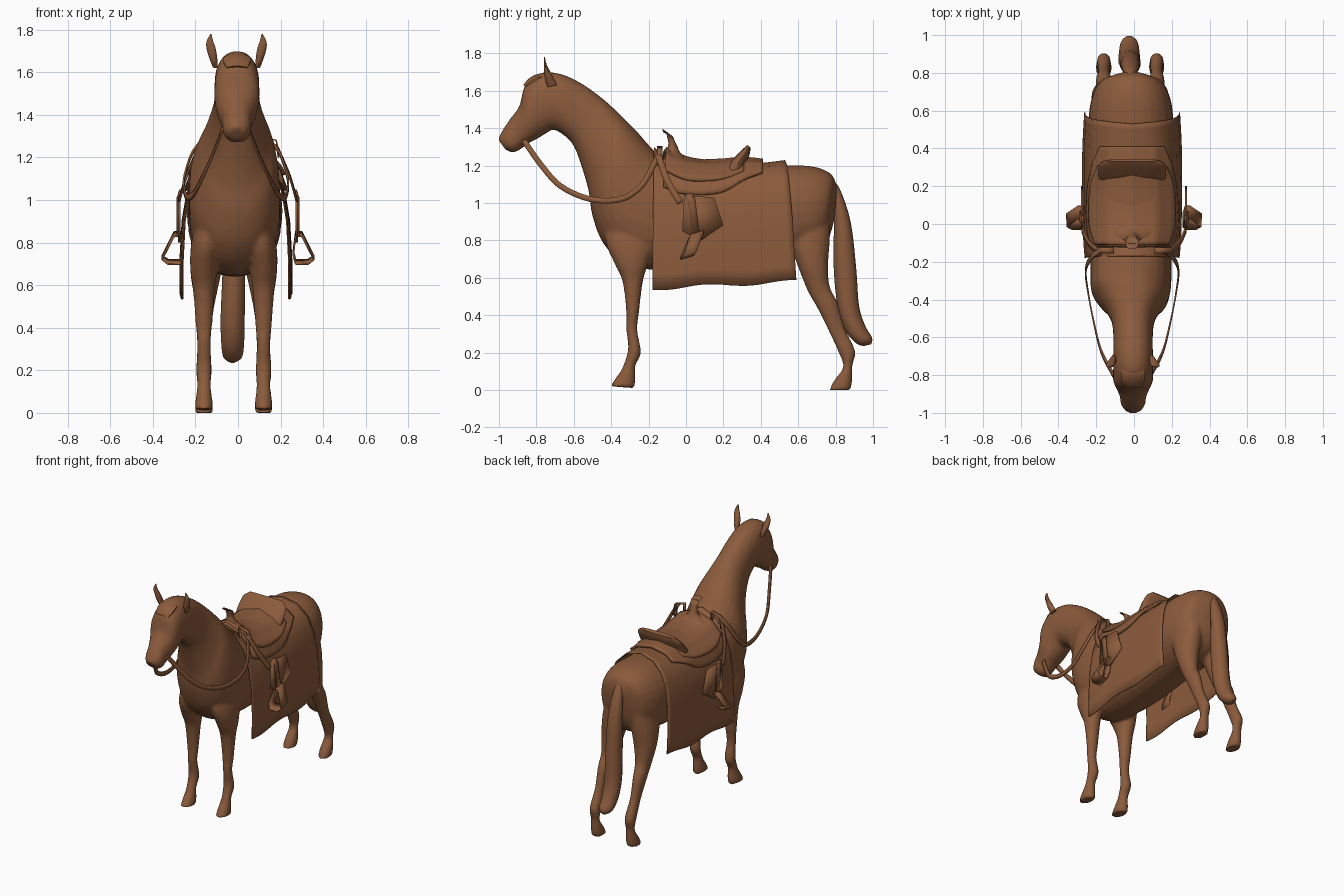
import bpy
import bmesh
import math
from mathutils import Vector

old = bpy.data.objects.get("Cube")
if old:
    bpy.data.objects.remove(old, do_unlink=True)

brown = bpy.data.materials.new("saddle_brown")
brown.use_nodes = True
brown.diffuse_color = (0.26, 0.105, 0.045, 1)
brown.node_tree.nodes["Principled BSDF"].inputs["Base Color"].default_value = brown.diffuse_color
parts = []


def finish(name, bm, thickness=0):
    """Turn a bmesh into a named, coloured object, optionally thickened."""
    bmesh.ops.recalc_face_normals(bm, faces=bm.faces)
    mesh = bpy.data.meshes.new(name)
    bm.to_mesh(mesh)
    bm.free()
    mesh.materials.append(brown)
    obj = bpy.data.objects.new(name, mesh)
    bpy.context.collection.objects.link(obj)
    if thickness:
        solid = obj.modifiers.new("thickness", "SOLIDIFY")
        solid.thickness = thickness
        solid.offset = 0
    parts.append(obj)
    return obj


def smooth_path(points, steps):
    """Pass a smooth spline through tuples of any length."""
    padded = [points[0]] + list(points) + [points[-1]]
    result = []
    for a, b, c, d in zip(padded, padded[1:], padded[2:], padded[3:]):
        for k in range(steps):
            t = k / steps
            result.append([q + t / 2 * (r - p + t * (2*p - 5*q + 4*r - s + t * (3*(q - r) + s - p)))
                           for p, q, r, s in zip(a, b, c, d)])
    result.append(list(points[-1]))
    return result


def skin(bm, rows, closed):
    """Join neighbouring rows of vertices with quads."""
    for a, b in zip(rows, rows[1:]):
        n = len(a)
        for i in range(n if closed else n - 1):
            j = (i + 1) % n
            bm.faces.new((a[i], a[j], b[j], b[i]))


def rounded(value, fullness):
    return math.copysign(abs(value) ** fullness, value)


def add_loft(bm, stations, sides, fullness=1.0):
    """Oval rings; a station is x, first edge y z, second edge y z, half width, in hundredths."""
    rows = []
    for x, ya, za, yb, zb, w in smooth_path(stations, 4):
        centre = Vector((x, (ya + yb) / 2, (za + zb) / 2)) / 100
        up = Vector((0, ya - yb, za - zb)) / 200
        side = Vector((w / 100, 0, 0))
        angles = [math.tau * i / sides for i in range(sides)]
        rows.append([bm.verts.new(centre + up * rounded(math.cos(a), fullness)
                                  + side * rounded(math.sin(a), fullness)) for a in angles])
    skin(bm, rows, True)
    bm.faces.new(rows[0])
    bm.faces.new(rows[-1])


def loft(name, stations, sides, fullness=1.0):
    bm = bmesh.new()
    add_loft(bm, stations, sides, fullness)
    return finish(name, bm)


def band(name, points, width, axis=None, cyclic=False, steps=1):
    """Flat strap along a path in hundredths."""
    path = [Vector(p) / 100 for p in (smooth_path(points, steps) if steps > 1 else points)]
    bm = bmesh.new()
    rows = []
    for i, p in enumerate(path):
        tangent = path[min(i + 1, len(path) - 1)] - path[max(i - 1, 0)]
        across = Vector(axis) if axis else tangent.cross(Vector((1, 0, 0))).normalized()
        rows.append([bm.verts.new(p - across * width / 2), bm.verts.new(p + across * width / 2)])
    if cyclic:
        rows.append(rows[0])
    skin(bm, rows, False)
    return finish(name, bm, 0.008)


DRAPE = list(zip((0, 11, 18.5, 22.5, 24.5, 25.5, 25.5), (121, 119, 112, 102, 90, 72, 55)))


def drape(name, rows, offset, thickness, columns=12):
    """Cloth over the back; a row is top y, hem y, top z, reach down the side, spread."""
    bm = bmesh.new()
    grid = []
    for y_top, y_hem, top, reach, spread in smooth_path(rows, 4):
        line = []
        for c in range(-columns, columns + 1):
            t = abs(c) / columns * reach
            k = min(int(t * 6), 5)
            f = t * 6 - k
            x, z = (p + (q - p) * f for p, q in zip(DRAPE[k], DRAPE[k + 1]))
            z += (top - 121) * max(0, 1 - 2 * t) + offset * (1 - t)
            z += (y_hem / 20 + math.sin(y_hem / 7)) * t ** 4
            x = math.copysign(x * spread + offset * min(1, 3 * t), c) - 1
            line.append(bm.verts.new((x / 100, (y_top + (y_hem - y_top) * t) / 100, z / 100)))
        grid.append(line)
    skin(bm, grid, False)
    return finish(name, bm, thickness)


def mirrored(stations, sign, shift=0):
    return [(p[0] * sign + shift,) + tuple(p[1:]) for p in stations]


# Torso, neck and head from rump to muzzle
profile = [
    (81, 106, 79, 90, 3), (80, 111, 77, 83, 9), (77, 116, 73, 76, 16.5),
    (68, 119.5, 64, 71, 21), (55, 120, 52, 70, 22.5), (35, 119, 35, 68, 22),
    (10, 117, 10, 65, 22), (-10, 122, -13, 64, 21.5), (-19, 130, -32, 67, 21.5),
    (-26, 138, -44, 78, 21), (-32, 144, -50, 93, 18), (-38, 150, -52, 106, 14.5),
    (-46, 157, -56, 120, 11.5), (-56, 164, -61, 132, 10.5), (-67, 169, -70, 139, 10.5),
    (-78, 169.5, -75, 137, 10.5), (-86, 163, -80, 134, 10.5), (-89, 152, -84, 132, 9),
    (-94, 145, -88, 129, 7), (-98, 139, -92, 127, 6.5), (-100.5, 134, -96, 128, 4)]
front_leg = [
    (11, -42, 94, -20, 94, 5), (13, -43, 79, -17, 80, 7), (14, -38, 67, -20, 68, 6.5),
    (14, -34, 58, -23, 58, 5.2), (14, -32, 42, -25, 42, 4), (14, -32, 32, -26, 32, 3.2),
    (14, -31, 22, -24, 20, 3.7), (14, -34, 12, -27, 13, 3.3), (14, -38, 6, -27, 6, 4),
    (14, -40.5, 2, -27.5, 1, 4.3)]
hind_leg = [
    (10, 50, 96, 77, 98, 7), (11.5, 54, 82, 77, 80, 8.5), (13, 59, 68, 76, 66, 7.5),
    (13.5, 65, 53, 77, 55, 5.2), (14, 70, 44, 81, 47, 4.2), (14, 76, 32, 85, 33, 3.2),
    (14, 82, 19, 90.5, 21, 3.7), (14, 84, 12, 89, 13, 3.3), (14, 79, 5, 89, 5, 4),
    (14, 76.5, 0, 88, 0, 4.3)]
bm = bmesh.new()
add_loft(bm, [(-1.6 if p[0] > -30 else -0.5,) + p for p in profile], 28, 0.9)
for s in (1, -1):
    add_loft(bm, mirrored(front_leg, s, -2), 16)
    add_loft(bm, mirrored(hind_leg, s, -2), 16)

# Fuse the legs and body into one continuous hide
horse = finish("horse_body", bm)
fuse = horse.modifiers.new("fuse", "REMESH")
fuse.mode = "VOXEL"
fuse.voxel_size = 0.011
fuse.use_smooth_shade = True
soften = horse.modifiers.new("soften", "SMOOTH")
soften.factor = 0.5
soften.iterations = 6

# Tail hanging from the rump
loft("tail", [(-2, 77, 113, 74, 106, 2), (-2, 82, 108, 78, 102, 3.5), (-2, 88, 90, 79, 90, 5),
              (-2, 91, 65, 79, 65, 5.5), (-2.5, 92.5, 45, 81, 45, 5.8), (-2.5, 96, 34, 85, 32, 5.5),
              (-2.5, 99.5, 28, 91, 25, 4.5), (-2.5, 99, 24.5, 95, 23.5, 1.5)], 14)

# Flat forelock between the ears
loft("forelock", [(-0.5, -73, 168, -72, 164, 5), (-0.5, -79, 169, -77, 164, 6.5),
                  (-0.5, -84, 166.5, -81, 162, 6.5), (-0.5, -87, 163, -84, 161, 5)], 10)

ear = [(10, -74, 162, -69, 163, 1.2), (11, -75.5, 167, -71, 167, 2), (12, -76, 172, -73, 171, 2.2),
       (12.5, -76, 175, -74.5, 174, 1.6), (12, -76, 178, -75.5, 178, 0.3)]

# Paired parts on both sides
for side, s in (("left", 1), ("right", -1)):
    loft(side + "_ear", mirrored(ear, s, -0.7), 10)

    # Rein from the mouth to the saddle front
    rein = [(6, -87, 134), (11, -78, 121), (16.5, -67, 109), (20.5, -51, 102), (23.5, -35, 102),
            (24.5, -24, 109), (21, -17, 121), (16, -14, 128)]
    band(side + "_rein", mirrored(rein, s, -1), 0.03, steps=5)

    # Strap running down from the saddle front, and the loop above it
    band(side + "_saddle_strap", mirrored([(18, -15, 126), (24, -10, 112), (27.5, -3, 100)], s), 0.035, steps=4)
    band(side + "_strap_loop", mirrored([(11, -14, 122), (11, -14, 130), (18, -14, 128), (19, -14, 120)], s),
         0.03, (0, 1, 0))

    # Stirrup leather hanging over a broad fender
    bm = bmesh.new()
    outline = ((-1, 104), (15, 103), (20, 88), (8, 80), (-2, 85))
    bm.faces.new([bm.verts.new((s * 0.275, y / 100, z / 100)) for y, z in outline])
    finish(side + "_fender", bm, 0.012)
    band(side + "_stirrup_leather", mirrored([(27, 2, 105), (28.5, 3, 101), (28.5, 5, 84)], s), 0.04, (0, 1, 0))

    # Open stirrup loop, leaning forward at the foot
    band(side + "_stirrup", mirrored([(27, 6, 84), (30, 6, 84), (35.5, 2, 73), (33, 0.5, 71), (27, 0.5, 71),
                                      (26, 2, 75)], s), 0.075, (0, 0.96, 0.28), True)

# Blanket falling low on both flanks
drape("saddle_blanket", [(-17, -18, 129, 1, 0.95), (-8, -8, 122, 1, 0.98), (10, 10, 119, 1, 1),
                         (35, 38, 120, 1, 1), (53, 59, 122, 1, 0.96)], 0.6, 0.006)

# Saddle skirt, then padded seat on top
drape("saddle_skirt", [(-12, -12, 126, 0.42, 0.96), (0, 0, 121, 0.47, 1), (18, 18, 121, 0.46, 1),
                       (30, 30, 122, 0.36, 1), (41, 41, 121, 0.26, 1)], 1.8, 0.018)
drape("saddle_seat", [(-11, -11, 126, 0.3, 0.96), (0, 0, 121, 0.36, 1), (12, 12, 119, 0.36, 1),
                      (22, 22, 119, 0.33, 1), (31, 31, 120, 0.26, 1)], 3, 0.022)

# Raised cantle leaning back behind the seat
loft("cantle", [(-1, 20, 118, 31, 117, 18), (-1, 25, 123.5, 32, 121, 18), (-1, 30, 128.5, 34, 126, 17),
                (-1, 33, 131, 34.5, 129.5, 13)], 20, 0.8)

# Pommel with its forward curling horn
loft("pommel", [(-1, -13, 117, 2, 117, 15), (-1, -12, 124, 0, 124, 11), (-1, -10, 129, -3, 127, 4),
                (-1, -9, 134, -6, 132, 2.5)], 16)
loft("horn", [(-1, -9, 130, -4, 129, 2.4), (-1, -10, 135, -6, 133, 2.6), (-1, -11, 138.5, -7.5, 136, 3.5),
              (-1, -13, 139.5, -12, 137.5, 3)], 12)

# Smooth surfaces with crisp edges
bpy.ops.object.select_all(action="DESELECT")
for obj in parts:
    obj.select_set(True)
bpy.context.view_layer.objects.active = parts[0]
bpy.ops.object.shade_smooth_by_angle(angle=math.radians(45))
